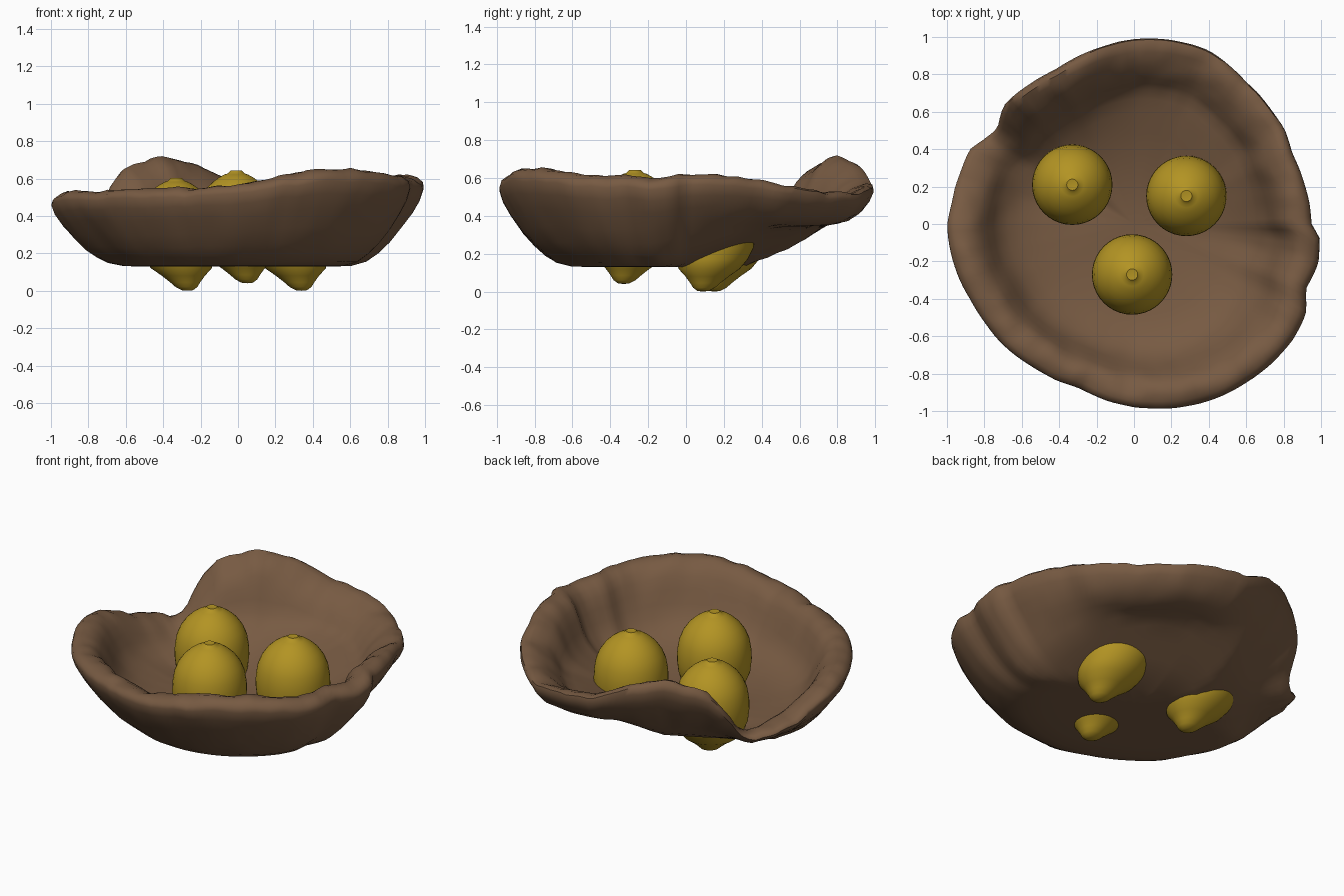
import bpy, bmesh, math
from mathutils import Vector, noise

if "Cube" in bpy.data.objects:
    bpy.data.objects.remove(bpy.data.objects["Cube"])

def material(name, col):
    m = bpy.data.materials.new(name)
    m.diffuse_color = (*col, 1)
    m.use_nodes = True
    m.node_tree.nodes["Principled BSDF"].inputs["Base Color"].default_value = m.diffuse_color
    return m

brown = material("clay_brown", (0.185, 0.103, 0.055))
yellow = material("lemon_yellow", (0.45, 0.295, 0.017))

def finish(name, bm, mat, angle):
    bmesh.ops.recalc_face_normals(bm, faces=bm.faces)
    me = bpy.data.meshes.new(name)
    bm.to_mesh(me)
    bm.free()
    me.materials.append(mat)
    ob = bpy.data.objects.new(name, me)
    bpy.context.collection.objects.link(ob)
    bpy.ops.object.select_all(action='DESELECT')
    bpy.context.view_layer.objects.active = ob
    ob.select_set(True)
    bpy.ops.object.shade_smooth_by_angle(angle=math.radians(angle))
    return ob

def lathe(bm, rows, n):
    """Skin rings of points; first and last rows are single points."""
    a, b = bm.verts.new(rows[0][0]), bm.verts.new(rows[-1][0])
    rings = [[bm.verts.new(p) for p in r] for r in rows[1:-1]]
    for i in range(n):
        j = (i + 1) % n
        bm.faces.new((a, rings[0][j], rings[0][i]))
        bm.faces.new((b, rings[-1][i], rings[-1][j]))
        for r, s in zip(rings, rings[1:]):
            bm.faces.new((r[i], r[j], s[j], s[i]))

# Uneven rim of the bowl: x, y, height
RIM = [(.95, .0, .62), (.92, .2, .62), (.85, .38, .6), (.8, .52, .56),
       (.6, .76, .53), (.4, .93, .53), (.2, .985, .56), (0, .99, .58),
       (-.25, .92, .68), (-.42, .83, .715), (-.56, .75, .68), (-.64, .69, .64),
       (-.7, .63, .55), (-.73, .51, .38), (-.8, .46, .335), (-.88, .4, .37), (-.95, .22, .41),
       (-1, 0, .5), (-.97, -.2, .53), (-.88, -.4, .54), (-.75, -.6, .54), (-.55, -.76, .545),
       (-.3, -.88, .555), (0, -.98, .57), (.15, -.99, .6), (.45, -.93, .65),
       (.65, -.82, .65), (.85, -.62, .62), (.92, -.48, .61), (.92, -.35, .61),
       (.99, -.2, .6), (1, -.08, .61)]
polar = sorted((math.atan2(y, x) % math.tau, math.hypot(x, y), z) for x, y, z in RIM)
polar = [(polar[-1][0] - math.tau, *polar[-1][1:])] + polar + [(polar[0][0] + math.tau, *polar[0][1:])]

def rim_at(t):
    for p, q in zip(polar, polar[1:]):
        if p[0] <= t <= q[0]:
            k = (t - p[0]) / (q[0] - p[0])
            return p[1] + (q[1] - p[1]) * k, p[2] + (q[2] - p[2]) * k

# Bowl wall profile: fraction of radius, fraction of height at the front and at the back
WALL = [(0, 0, 0), (.2, 0, 0), (.4, 0, 0), (.52, 0, 0), (.62, .005, .005), (.7, .05, .05),
        (.76, .13, .13), (.82, .25, .25), (.88, .41, .41), (.94, .6, .6), (.98, .75, .78),
        (1, .88, .9), (.993, .94, .97), (.965, .985, 1), (.93, 1, .98), (.89, .985, .94),
        (.85, .93, .88), (.82, .84, .81), (.79, .71, .72), (.76, .57, .58), (.73, .45, .43),
        (.68, .34, .32), (.61, .25, .24), (.5, .18, .18), (.3, .13, .13), (0, .11, .11)]
N = 160
rows = []
for f, t_front, t_back in WALL:
    row = []
    for i in range(N):
        a = math.tau * i / N
        R, Z = rim_at(a)
        w = min(1, max(0, math.sin(a) * 2 - .3))
        t = t_front + (t_back - t_front) * w
        # inner rings are rounder than the rim
        r = f * (R if f > .85 else R + (.95 - R) * (.85 - f) / .85)
        x, y = r * math.cos(a), r * math.sin(a)
        z = .13 + t * (Z - .13)
        # dented underside toward the back, on both sides
        lift = .4 * max(0, y + .5 * x - .2, y - .5 * x - .42)
        z += min(.22, (Z - .13) * .6, lift) * (1 - t) ** 2
        # hand-made unevenness
        if t > .1 and f > .7:
            d = noise.noise(Vector((x * 4, y * 4, z * 5))) * .012
            x, y = x * (1 - abs(d)), y * (1 - abs(d))
            z += d + noise.noise(Vector((x * 11, y * 11, 2))) * .014 * t
        row.append(Vector((x, y, z)))
    rows.append(row)
bm = bmesh.new()
lathe(bm, rows, N)
finish("bowl", bm, brown, 50)

# Lemons: radius, height
LEMON = [(0, 0), (.03, .003), (.058, .02), (.08, .045), (.115, .08), (.162, .12), (.19, .17),
         (.207, .23), (.215, .3), (.213, .36), (.203, .42), (.183, .47), (.152, .515),
         (.118, .547), (.088, .568), (.062, .582), (.045, .587), (.03, .602), (0, .598)]
M = 40
for k, (cx, cy, cz) in enumerate([(-.33, .21, 0), (.28, .15, 0), (-.01, -.27, .04)]):
    rows = []
    for r, h in LEMON:
        lean = .06 * max(0, 1 - h / .22)          # tip leans to the front right
        rows.append([Vector((cx + lean + r * math.cos(math.tau * i / M),
                             cy - lean + r * math.sin(math.tau * i / M), cz + h)) for i in range(M)])
    bm = bmesh.new()
    lathe(bm, rows, M)
    finish("lemon_%d" % (k + 1), bm, yellow, 50)
